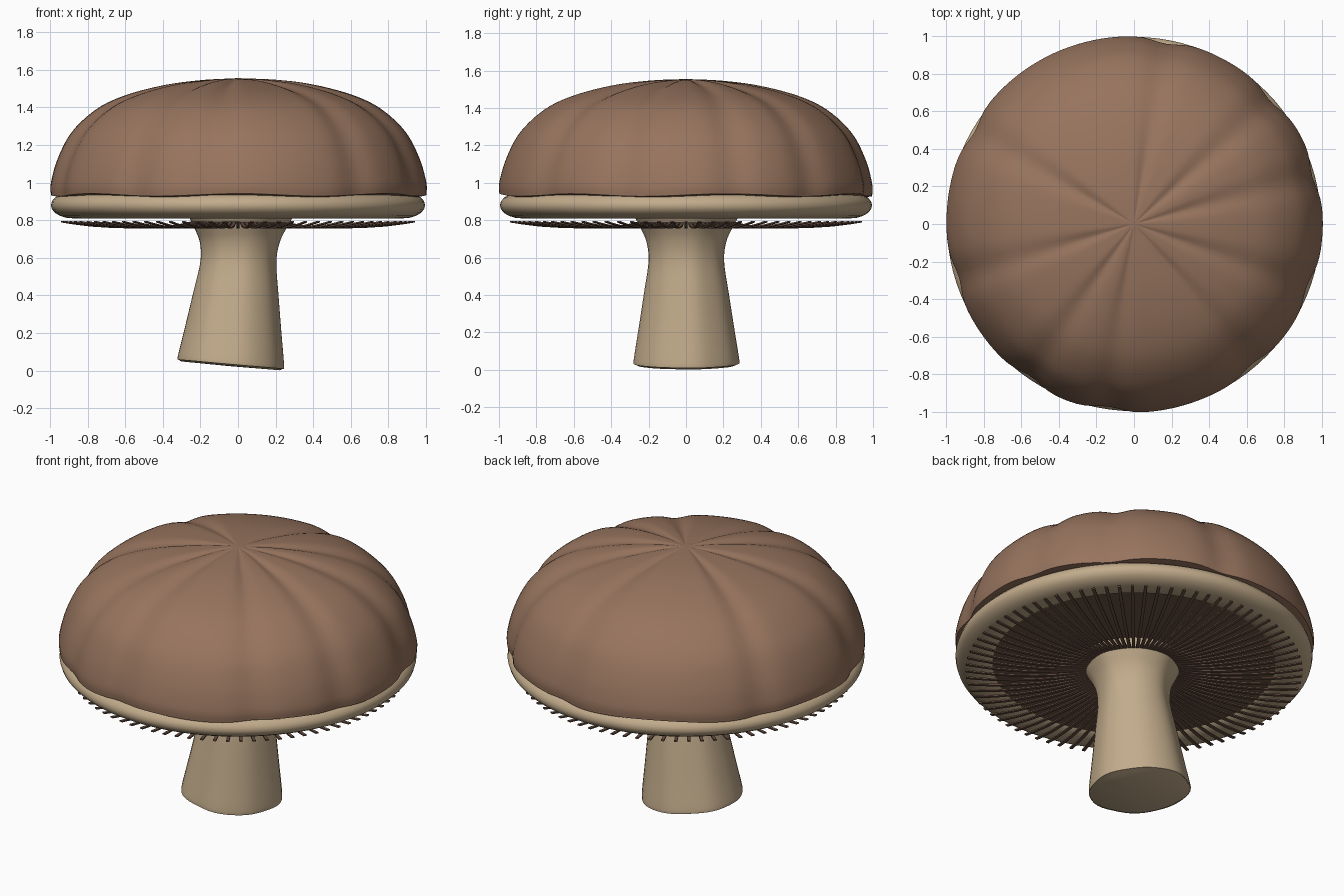
import bpy, bmesh, math

if "Cube" in bpy.data.objects:
    bpy.data.objects.remove(bpy.data.objects["Cube"])

def material(name, rgb):
    m = bpy.data.materials.new(name)
    m.diffuse_color = (*rgb, 1)
    m.use_nodes = True
    m.node_tree.nodes["Principled BSDF"].inputs["Base Color"].default_value = m.diffuse_color
    return m

BROWN = material("cap brown", (0.31, 0.175, 0.112))
CREAM = material("stem cream", (0.54, 0.41, 0.26))
DARK = material("gill dark brown", (0.16, 0.09, 0.062))

def finish(bm, name, mat, angle=45):
    bmesh.ops.recalc_face_normals(bm, faces=bm.faces)
    me = bpy.data.meshes.new(name)
    bm.to_mesh(me)
    bm.free()
    ob = bpy.data.objects.new(name, me)
    bpy.context.collection.objects.link(ob)
    me.materials.append(mat)
    bpy.ops.object.select_all(action='DESELECT')
    ob.select_set(True)
    bpy.context.view_layer.objects.active = ob
    bpy.ops.object.shade_smooth_by_angle(angle=math.radians(angle))
    return ob

def lathe(name, mat, profile, n, warp=None, closed=False, angle=45):
    """Spin (r, z) points round z; r = 0 gives a pole; warp(a, r, z) moves points."""
    warp = warp or (lambda a, r, z: (r * math.cos(a), r * math.sin(a), z))
    bm = bmesh.new()
    rings = []
    for r, z in profile:
        count = 1 if r == 0 else n
        rings.append([bm.verts.new(warp(2 * math.pi * i / n, r, z)) for i in range(count)])
    pairs = list(zip(rings, rings[1:])) + ([(rings[-1], rings[0])] if closed else [])
    for A, B in pairs:
        for i in range(n):
            j = (i + 1) % n
            vs = [A[i % len(A)], A[j % len(A)], B[j % len(B)], B[i % len(B)]]
            bm.faces.new(list(dict.fromkeys(vs)))
    return finish(bm, name, mat, angle)

def smooth(points, steps=5):
    """Catmull-Rom through the points."""
    out = []
    for i in range(len(points) - 1):
        p = [points[max(0, min(len(points) - 1, i + k))] for k in (-1, 0, 1, 2)]
        for s in range(steps):
            t = s / steps
            out.append(tuple(0.5 * (2 * b + (c - a) * t + (2 * a - 5 * b + 4 * c - d) * t * t
                                    + (3 * b - a - 3 * c + d) * t ** 3) for a, b, c, d in zip(*p)))
    return out + [points[-1]]

# Cap: dome with soft radial grooves and a wavy lower edge
GROOVES = [math.radians(d) for d in (15, 42, 80, 150, 197, 236, 262, 310, 340)]

def cap_warp(a, r, z):
    d = min(abs((a - g + math.pi) % (2 * math.pi) - math.pi) for g in GROOVES)
    groove = math.exp(-(d / 0.10) ** 2)
    weight = min(1, r / 0.3)
    k = 1 + weight * (0.006 - 0.024 * groove + 0.004 * math.sin(3 * a + 1))
    low = max(0, 1 - (z - 0.93) / 0.15)
    zz = 0.9 + (z - 0.9) * k + low * 0.007 * math.sin(7 * a)
    return r * k * math.cos(a), r * k * math.sin(a), zz

dome = smooth([(0.04, 1.553), (0.2, 1.543), (0.4, 1.515), (0.6, 1.462), (0.75, 1.39),
               (0.88, 1.27), (0.955, 1.13), (0.992, 1.0), (0.992, 0.935)])
lathe("cap", BROWN, [(0, 1.556)] + dome + [(0.93, 0.925), (0, 0.92)], 144, cap_warp)

# Rim: flattened ring below the cap
ring = [(0.877 + 0.118 * math.cos(t), 0.88 + 0.07 * math.sin(t))
        for t in (2 * math.pi * i / 20 for i in range(20))]
lathe("cap_rim", CREAM, ring, 96, closed=True)

# Underside plate carrying the gills
lathe("cap_underside", DARK, [(0, 0.834), (0.82, 0.834), (0.82, 0.86), (0, 0.86)], 72)

# Gills: thin bowed strips arranged radially
bm = bmesh.new()
bow = smooth([(0.2, 0.805), (0.33, 0.772), (0.55, 0.760), (0.78, 0.770), (0.94, 0.792)], 2)
N, W, H = 80, 0.009, 0.004
for i in range(N):
    a = 2 * math.pi * i / N
    c, s = math.cos(a), math.sin(a)
    rows = [[bm.verts.new((r * c - w * s, r * s + w * c, z + h))
             for w, h in ((-W, -H), (W, -H), (W, H), (-W, H))] for r, z in bow]
    for A, B in zip(rows, rows[1:]):
        for k in range(4):
            m = (k + 1) % 4
            bm.faces.new((A[k], A[m], B[m], B[k]))
    bm.faces.new(rows[0])
    bm.faces.new(rows[-1])
finish(bm, "gills", DARK)

# Stem: waisted, slightly bent, with a tilted foot and faint facets
def stem_warp(a, r, z):
    t = z / 0.84
    k = 1 + 0.012 * math.sin(5 * a + 0.5) + 0.008 * math.sin(8 * a)
    x, y = r * k * math.cos(a), r * k * math.sin(a)
    tilt = 0.09 * (1 - t) ** 2 - 0.06 * t ** 3
    return x - 0.042 * (1 - t) ** 1.5 + 0.025 * t ** 3, y, z + 0.024 * (1 - t) - tilt * x

side = smooth([(0.278, 0.012), (0.282, 0.03), (0.256, 0.2), (0.226, 0.4), (0.202, 0.57),
               (0.213, 0.68), (0.25, 0.765), (0.29, 0.84)])
lathe("stem", CREAM, [(0, 0.0), (0.262, 0.002)] + side + [(0, 0.84)], 48, stem_warp)
